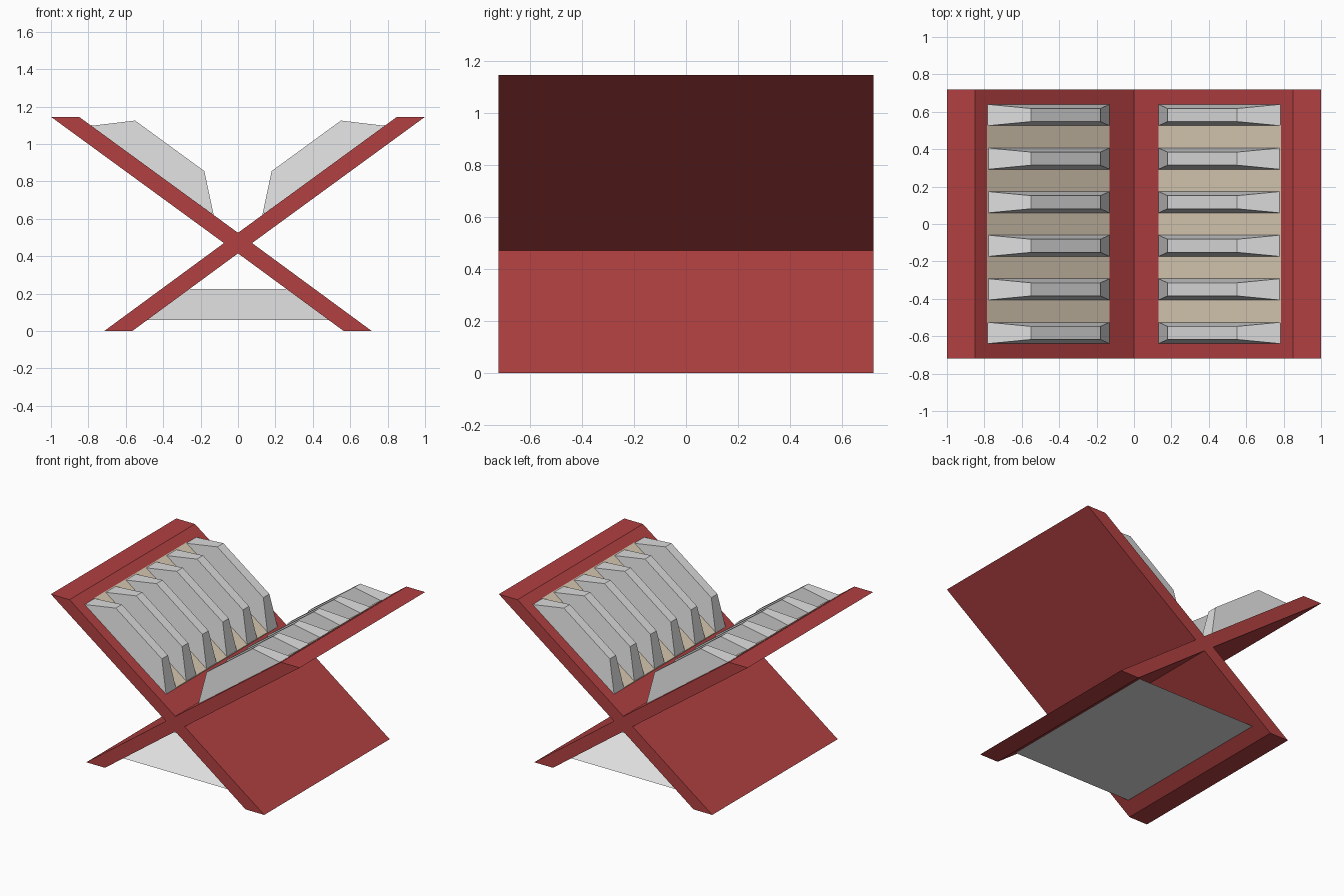
import bpy
import bmesh

cube = bpy.data.objects.get("Cube")
if cube:
    bpy.data.objects.remove(cube, do_unlink=True)


def material(name, rgb):
    linear = [((c / 255 + 0.055) / 1.055) ** 2.4 for c in rgb] + [1.0]
    mat = bpy.data.materials.new(name)
    mat.use_nodes = True
    mat.diffuse_color = linear
    mat.node_tree.nodes["Principled BSDF"].inputs["Base Color"].default_value = linear
    return mat


red = material("red", (178, 64, 65))
grey = material("light grey", (222, 222, 222))
beige = material("beige", (220, 205, 182))


def finish(bm, name, mat):
    bmesh.ops.recalc_face_normals(bm, faces=bm.faces)
    mesh = bpy.data.meshes.new(name)
    bm.to_mesh(mesh)
    bm.free()
    mesh.materials.append(mat)
    obj = bpy.data.objects.new(name, mesh)
    bpy.context.collection.objects.link(obj)
    return obj


def prism(name, profile, depths, y, mat):
    """Loft an (x, z) profile along y; each point has its own half depth."""
    bm = bmesh.new()
    front, back = ([bm.verts.new((x, y + s * d, z)) for (x, z), d in zip(profile, depths)]
                   for s in (-1, 1))
    bm.faces.new(front)
    bm.faces.new(back)
    n = len(profile)
    for i in range(n):
        j = (i + 1) % n
        bm.faces.new((front[i], front[j], back[j], back[i]))
    return finish(bm, name, mat)


def flip(points):
    return [(-x, z) for x, z in points]


# Crossed boards: one X-shaped outline
right_half = [(0, 0.415), (0.565, 0), (0.715, 0), (0.075, 0.47),
              (1, 1.145), (0.85, 1.145), (0, 0.525)]
outline = right_half + flip(right_half[-2:0:-1])
prism("crossed_boards", outline, [0.72] * len(outline), 0, red)

# Tapered ribs and the beige panels under them, on both upper boards
rib = [(0.13, 0.62), (0.18, 0.855), (0.55, 1.125), (0.785, 1.097)]
rib_depths = [0.0575, 0.035, 0.035, 0.0575]
panel = [(0.13, 0.618), (0.13, 0.625), (0.785, 1.102), (0.785, 1.095)]
for side, turn in (("left", list), ("right", flip)):
    prism(side + "_panel", turn(panel), [0.53] * 4, 0, beige)
    for i in range(6):
        prism(f"{side}_rib_{i + 1}", turn(rib), rib_depths, (i - 2.5) * 0.233, grey)

# Tapered block between the legs
block = [(-0.53, 0.06), (0.53, 0.06), (0.3, 0.225), (-0.3, 0.225)]
prism("leg_brace", block, [0.635, 0.635, 0.4, 0.4], 0, grey)
